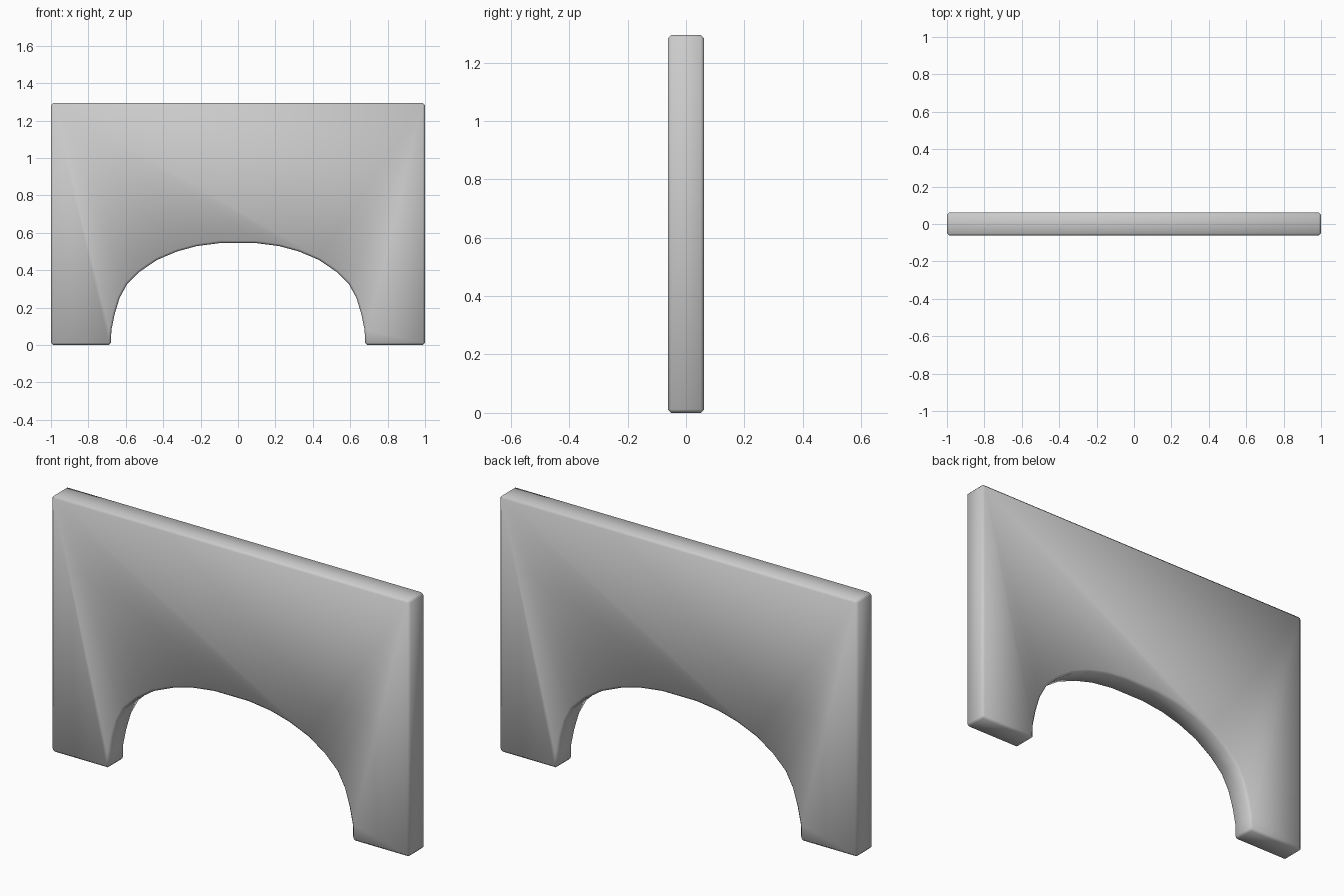
import bpy, bmesh

if "Cube" in bpy.data.objects:
    bpy.data.objects.remove(bpy.data.objects["Cube"])

DEPTH, HEIGHT, BEVEL = 0.125, 1.295, 0.012

# Right half of the outline: arch crown down to the foot, then round the outside
arch = [(0.096, 0.545), (0.22, 0.529), (0.326, 0.5), (0.433, 0.455), (0.524, 0.393),
        (0.592, 0.327), (0.633, 0.252), (0.66, 0.163), (0.677, 0.08), (0.68, 0.0)]
half = arch + [(1.0, 0.0), (1.0, HEIGHT)]
outline = half + [(-x, z) for x, z in reversed(half)]

# Arched wall panel, extruded through its thickness
bm = bmesh.new()
face = bm.faces.new([bm.verts.new((x, -DEPTH / 2, z)) for x, z in outline])
ext = bmesh.ops.extrude_face_region(bm, geom=[face], use_keep_orig=True)
for v in ext["geom"]:
    if isinstance(v, bmesh.types.BMVert):
        v.co.y = DEPTH / 2
bmesh.ops.recalc_face_normals(bm, faces=bm.faces)
mesh = bpy.data.meshes.new("arched_wall")
bm.to_mesh(mesh)
bm.free()
mesh.shade_smooth()

wall = bpy.data.objects.new("arched_wall", mesh)
bpy.context.collection.objects.link(wall)

# Small chamfer on the sharp edges only
bevel = wall.modifiers.new("edge_chamfer", 'BEVEL')
bevel.width = BEVEL
bevel.segments = 1
bevel.limit_method = 'ANGLE'
bevel.angle_limit = 0.7
